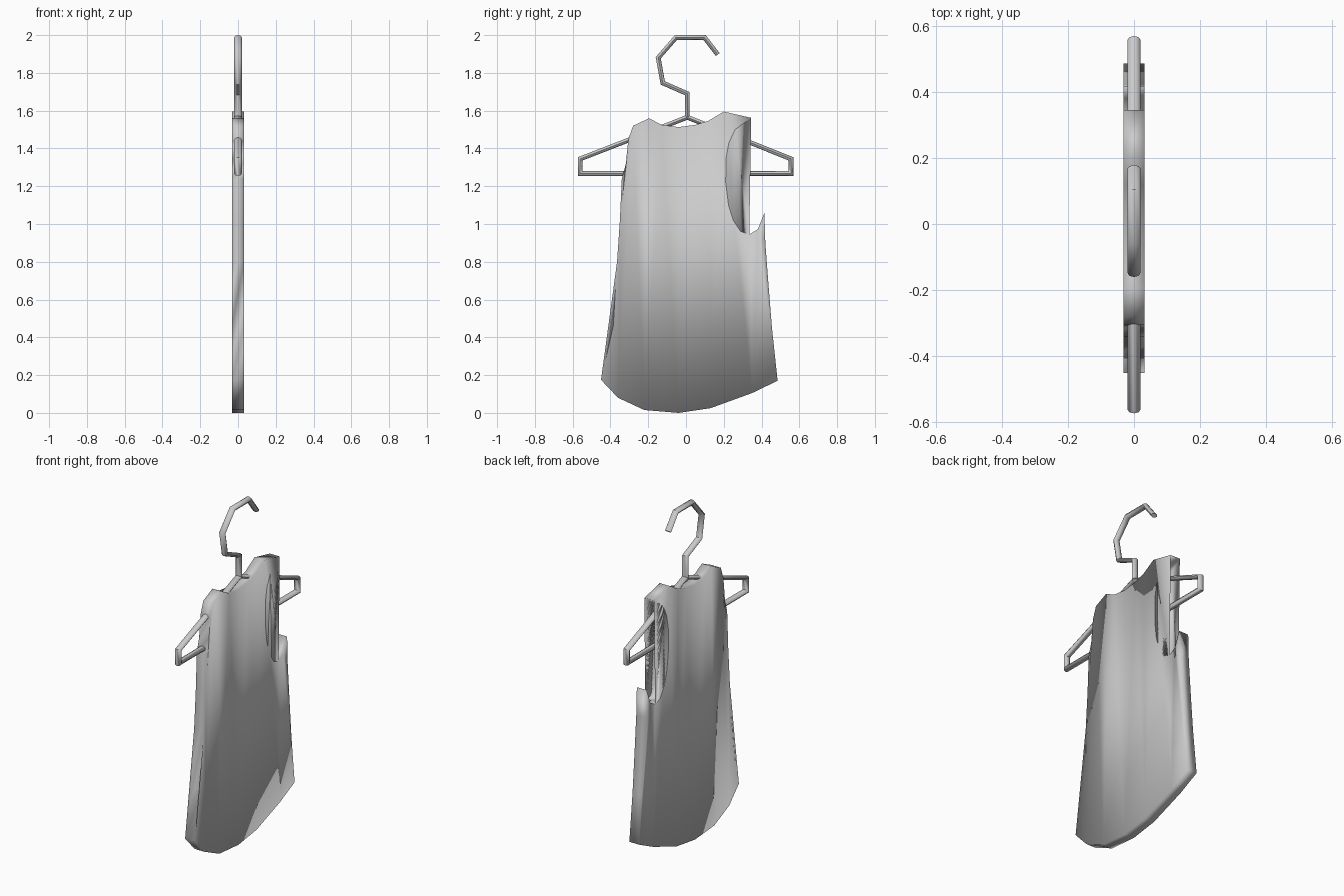
import bpy, bmesh, math
from mathutils import Vector

if "Cube" in bpy.data.objects:
    bpy.data.objects.remove(bpy.data.objects["Cube"])


def finish(name, bm):
    bmesh.ops.recalc_face_normals(bm, faces=bm.faces)
    for f in bm.faces:
        f.smooth = True
    mesh = bpy.data.meshes.new(name)
    bm.to_mesh(mesh)
    bm.free()
    obj = bpy.data.objects.new(name, mesh)
    bpy.context.collection.objects.link(obj)
    return obj


def slab(name, outline, half):
    """Extrude a (y, z) outline to +/- half in x."""
    bm = bmesh.new()
    left = [bm.verts.new((-half, y, z)) for y, z in outline]
    right = [bm.verts.new((half, y, z)) for y, z in outline]
    n = len(outline)
    for i in range(n):
        j = (i + 1) % n
        bm.faces.new((left[i], left[j], right[j], right[i]))
    caps = [bm.faces.new(left), bm.faces.new(right)]
    bmesh.ops.triangulate(bm, faces=caps)
    return finish(name, bm)


def rod(name, path, closed, rx=0.02, rp=0.0125, sides=8):
    """Sweep an oval section along a (y, z) path with mitred corners."""
    bm = bmesh.new()
    pts = [Vector(p) for p in path]
    n = len(pts)
    rings = []
    for i, p in enumerate(pts):
        d_in = p - pts[i - 1] if closed or i > 0 else pts[1] - p
        d_out = pts[(i + 1) % n] - p if closed or i < n - 1 else d_in
        n1 = Vector((-d_in.y, d_in.x)).normalized()
        n2 = Vector((-d_out.y, d_out.x)).normalized()
        m = (n1 + n2).normalized()
        m = m / max(m.dot(n1), 0.4)
        ring = []
        for k in range(sides):
            a = math.tau * k / sides
            q = p + m * rp * math.sin(a)
            ring.append(bm.verts.new((rx * math.cos(a), q.x, q.y)))
        rings.append(ring)
    for i in range(n if closed else n - 1):
        a, b = rings[i], rings[(i + 1) % n]
        for k in range(sides):
            j = (k + 1) % sides
            bm.faces.new((a[k], a[j], b[j], b[k]))
    if not closed:
        bm.faces.new(rings[0])
        bm.faces.new(rings[-1])
    obj = finish(name, bm)
    bpy.context.view_layer.objects.active = obj
    obj.select_set(True)
    bpy.ops.object.shade_smooth_by_angle(angle=math.radians(50))
    obj.select_set(False)
    return obj


# Sleeveless top: neckline, armhole, side, hem, other side
slab("sleeveless_top", [
    (-0.28, 1.52), (-0.195, 1.56), (-0.13, 1.525), (-0.04, 1.513),
    (0.05, 1.525), (0.12, 1.547), (0.20, 1.595), (0.345, 1.562),
    (0.26, 1.50), (0.227, 1.43), (0.212, 1.35), (0.21, 1.22),
    (0.225, 1.10), (0.25, 1.02), (0.29, 0.96), (0.335, 0.945),
    (0.38, 0.972), (0.415, 1.06), (0.42, 0.90), (0.435, 0.70),
    (0.455, 0.45), (0.485, 0.17), (0.35, 0.105), (0.13, 0.025),
    (-0.04, 0.0), (-0.22, 0.015), (-0.36, 0.08), (-0.45, 0.175),
    (-0.385, 0.46), (-0.365, 0.80), (-0.35, 1.02), (-0.34, 1.24),
    (-0.315, 1.33), (-0.305, 1.45)], 0.032)

# Hanger frame and hook
rod("hanger_frame", [(0.007, 1.565), (-0.56, 1.345), (-0.56, 1.267),
                     (0.556, 1.267), (0.556, 1.345)], True)
rod("hanger_hook", [(0.007, 1.56), (0.007, 1.69), (-0.123, 1.747),
                    (-0.147, 1.88), (-0.053, 1.9875), (0.098, 1.9875),
                    (0.168, 1.897)], False)
